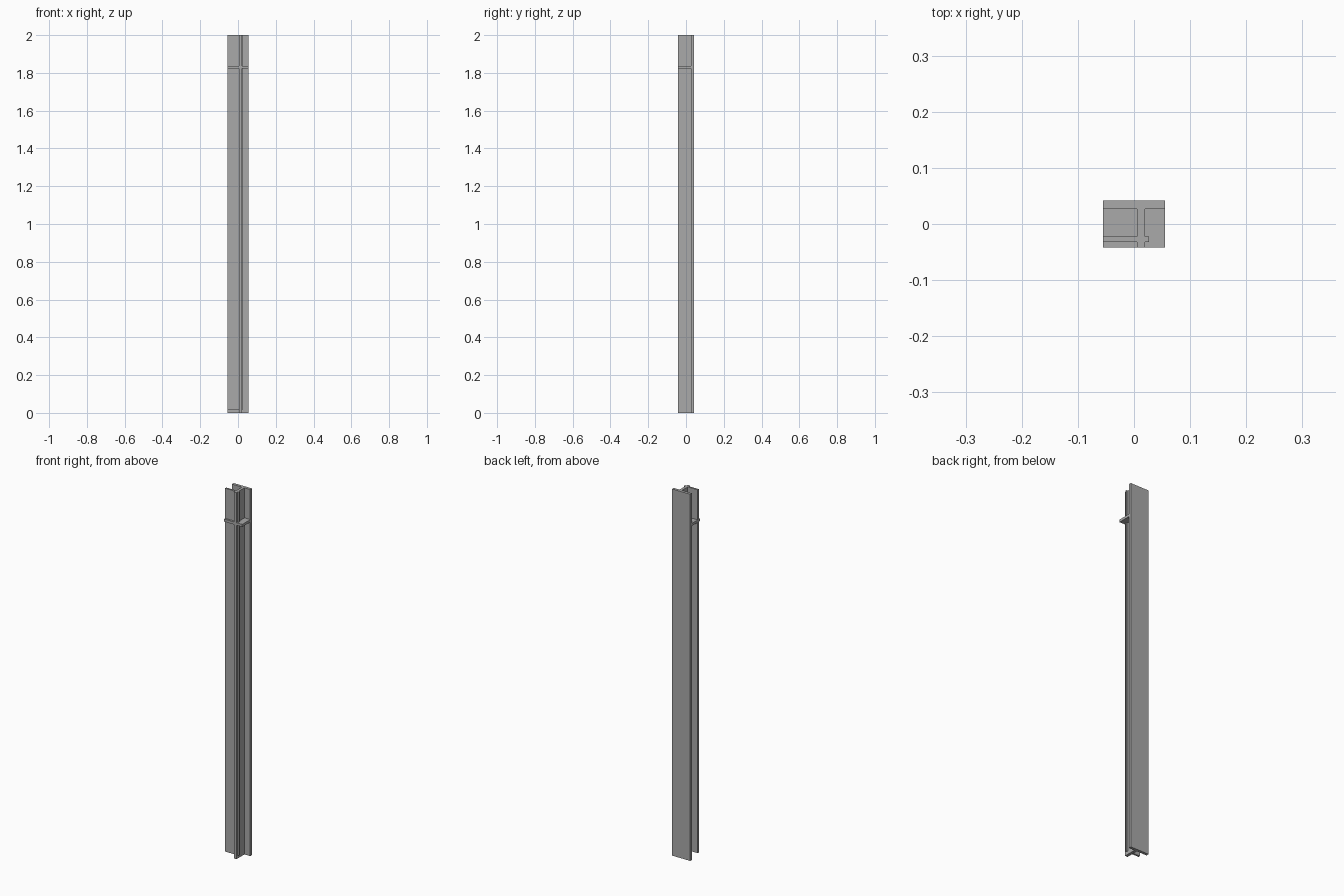
import bpy
import bmesh

if "Cube" in bpy.data.objects:
    bpy.data.objects.remove(bpy.data.objects["Cube"])

# One grey for the whole profile
grey = bpy.data.materials.new("steel_grey")
grey.diffuse_color = (0.4, 0.4, 0.4, 1.0)
grey.use_nodes = True
grey.node_tree.nodes["Principled BSDF"].inputs["Base Color"].default_value = grey.diffuse_color


def box(name, x, y, z):
    """Box spanning the (min, max) ranges on each axis."""
    bm = bmesh.new()
    bmesh.ops.create_cube(bm, size=1.0)
    for v in bm.verts:
        for i, (lo, hi) in enumerate((x, y, z)):
            v.co[i] = lo if v.co[i] < 0 else hi
    mesh = bpy.data.meshes.new(name)
    bm.to_mesh(mesh)
    bm.free()
    mesh.materials.append(grey)
    obj = bpy.data.objects.new(name, mesh)
    bpy.context.collection.objects.link(obj)
    return obj


# Wide plate at the back
box("back_flange", (-0.055, 0.055), (0.027, 0.042), (0, 2))
# Upright web standing forward of the back plate
box("web", (0.005, 0.02), (-0.042, 0.027), (0, 2))
# Front plate with a short lip right of the web, raised off the base
box("front_flange", (-0.055, 0.027), (-0.032, -0.022), (0.018, 2))
# Horizontal stiffener near the top
box("cross_plate", (-0.055, 0.055), (-0.042, 0.027), (1.822, 1.836))
